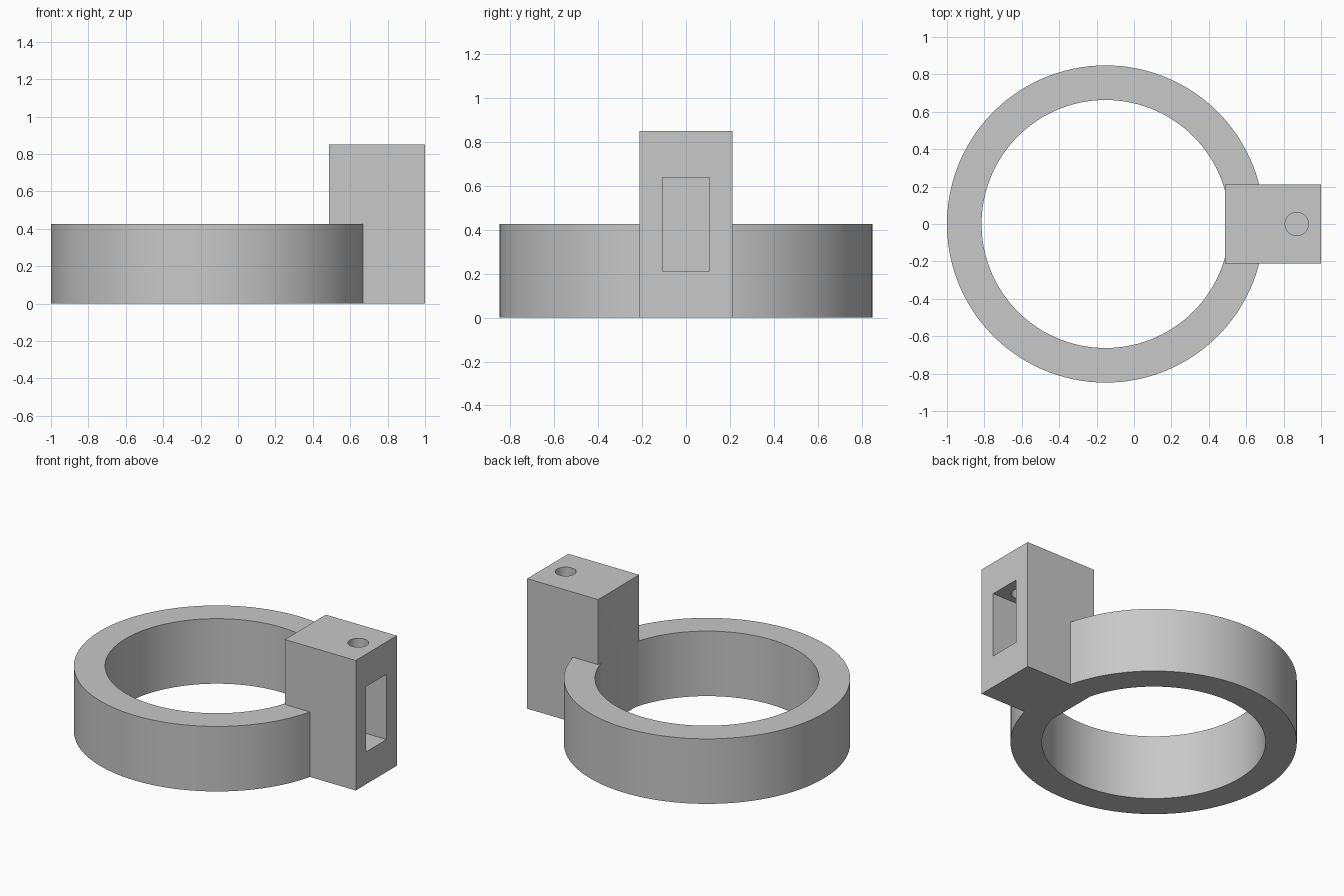
import bpy
import math

cube = bpy.data.objects.get("Cube")
if cube:
    bpy.data.objects.remove(cube, do_unlink=True)

grey = bpy.data.materials.new("plain grey")
grey.use_nodes = True
colour = (0.58, 0.58, 0.58, 1)
grey.diffuse_color = colour
grey.node_tree.nodes["Principled BSDF"].inputs["Base Color"].default_value = colour

RING_X = -0.152
RING_H = 0.425
BLOCK_W = 0.424


def finish(name):
    ob = bpy.context.object
    ob.name = name
    ob.data.materials.append(grey)
    return ob


def box(name, x, y, z):
    """Box from three (low, high) ranges."""
    ranges = (x, y, z)
    bpy.ops.mesh.primitive_cube_add(size=1, location=[sum(r) / 2 for r in ranges])
    bpy.context.object.scale = [r[1] - r[0] for r in ranges]
    bpy.ops.object.transform_apply(location=False, rotation=False)
    return finish(name)


def cylinder(name, radius, x, z, sides):
    bpy.ops.mesh.primitive_cylinder_add(vertices=sides, radius=radius,
                                        depth=z[1] - z[0], location=(x, 0, sum(z) / 2))
    return finish(name)


def combine(target, other, operation):
    """Apply a boolean and remove the helper."""
    mod = target.modifiers.new(operation.lower(), "BOOLEAN")
    mod.operation = operation
    mod.solver = "EXACT"
    mod.object = other
    other.hide_render = True
    bpy.context.view_layer.objects.active = target
    bpy.ops.object.modifier_apply(modifier=mod.name)
    bpy.data.objects.remove(other, do_unlink=True)


# Ring band
ring = cylinder("clamp_ring", 0.848, RING_X, (0, RING_H), 120)
bore = cylinder("ring_bore", 0.663, RING_X, (-0.1, RING_H + 0.1), 120)
combine(ring, bore, "DIFFERENCE")

# Upright block joined to the ring
block = box("mount_block", (0.487, 1), (-BLOCK_W / 2, BLOCK_W / 2), (0, 0.85))
combine(ring, block, "UNION")

# Side pocket and the screw hole running down into it
pocket = box("pocket_cutter", (0.745, 1.1), (-0.106, 0.106), (0.212, 0.638))
combine(ring, pocket, "DIFFERENCE")
hole = cylinder("screw_hole_cutter", 0.062, 0.87, (0.5, 0.95), 48)
combine(ring, hole, "DIFFERENCE")

# Smooth round walls, sharp edges
ring.name = "ring_with_mount_block"
bpy.ops.object.select_all(action="DESELECT")
ring.select_set(True)
bpy.context.view_layer.objects.active = ring
bpy.ops.object.shade_smooth_by_angle(angle=math.radians(30))
